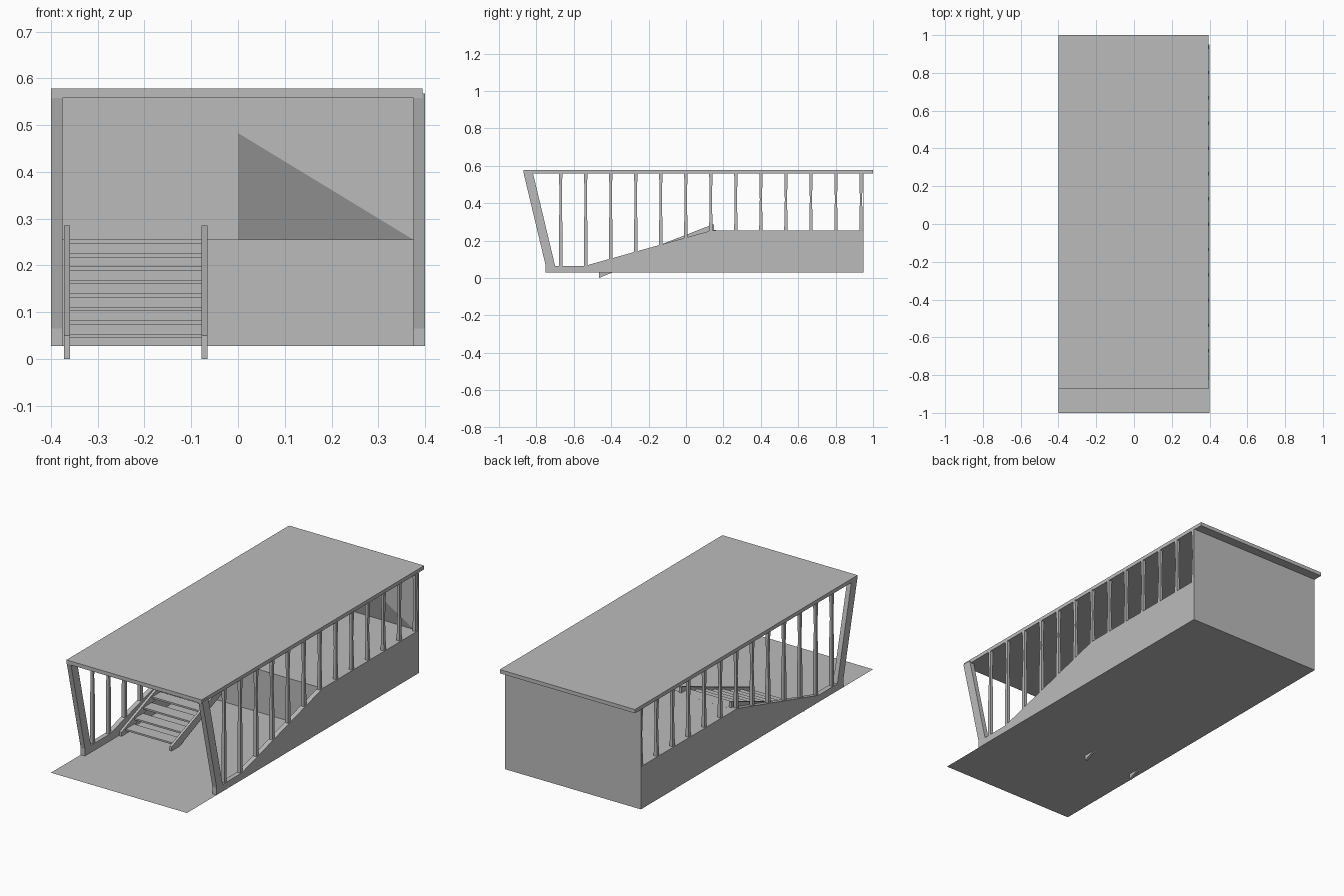
import bpy

if "Cube" in bpy.data.objects:
    bpy.data.objects.remove(bpy.data.objects["Cube"])

def material(name, v):
    m = bpy.data.materials.new(name)
    m.diffuse_color = (v, v, v, 1)
    m.use_nodes = True
    m.node_tree.nodes["Principled BSDF"].inputs["Base Color"].default_value = m.diffuse_color
    return m

GREY = material("plain grey", 0.5)
DARK = material("dark grey", 0.266)

def make(name, verts, faces, mat=GREY):
    me = bpy.data.meshes.new(name)
    me.from_pydata(verts, [], faces)
    me.materials.append(mat)
    ob = bpy.data.objects.new(name, me)
    bpy.context.collection.objects.link(ob)
    return ob

def box(name, x0, x1, y0, y1, z0, z1):
    v = [(x, y, z) for x in (x0, x1) for y in (y0, y1) for z in (z0, z1)]
    f = [(0, 1, 3, 2), (4, 6, 7, 5), (0, 4, 5, 1), (2, 3, 7, 6), (0, 2, 6, 4), (1, 5, 7, 3)]
    return make(name, v, f)

def side_profile(name, pts, x0, x1):
    """Extrude a clockwise (y, z) outline from x0 to x1."""
    n = len(pts)
    v = [(x0, y, z) for y, z in pts] + [(x1, y, z) for y, z in pts]
    f = [tuple(range(n)), tuple(range(2 * n - 1, n - 1, -1))]
    f += [(i, i + n, (i + 1) % n + n, (i + 1) % n) for i in range(n)]
    return make(name, v, f)

def wall_top(y):
    # height of the low side wall at a given depth
    return 0.065 + 0.19 * min(1, max(0, (y + 0.54) / 0.68))

FLOOR, CEIL, TOP = 0.028, 0.558, 0.578

# Ground floor sheet, roof slab and back wall
make("ground_floor", [(-.4, -1, FLOOR), (.4, -1, FLOOR), (.4, .95, FLOOR), (-.4, .95, FLOOR)], [(0, 1, 2, 3)])
box("roof", -0.4, 0.395, -0.87, 1.0, CEIL, TOP)
box("back_wall", -0.4, 0.4, 0.946, 0.95, FLOOR, CEIL)

# Raised rear platform
box("rear_platform", -0.376, 0.376, 0.14, 0.946, FLOOR, 0.255)

# Dark triangular panel on the inside of the back wall
make("triangle_panel", [(0, .943, .255), (.375, .943, .255), (0, .943, .483)], [(0, 1, 2)], DARK)

# Side walls with leaning front posts, and tapered balusters
wall = [(-0.75, FLOOR), (-0.75, 0.065), (-0.87, CEIL + 0.01), (-0.82, CEIL + 0.01),
        (-0.70, 0.065), (-0.54, 0.065), (0.14, 0.255), (0.95, 0.255), (0.95, FLOOR)]
for side, s in (("left", -1), ("right", 1)):
    a, b = sorted((s * 0.375, s * 0.4))
    # quad pieces keep the concave outline clean
    side_profile(side + "_front_post", [wall[0], wall[1], wall[2], wall[3], wall[4], (-0.70, FLOOR)], a, b)
    side_profile(side + "_wall", [(-0.70, FLOOR)] + wall[4:], a, b)
    for i in range(13):
        y = min(-0.67 + i * 0.1338, 0.941)
        zs = [wall_top(y) - 0.01, 0.27, 0.42, CEIL + 0.005]
        ws = [0.009, 0.009, 0.006, 0.009]
        v, f = [], []
        for z, w in zip(zs, ws):
            x = s * 0.387
            v += [(x - w, y - w, z), (x + w, y - w, z), (x + w, y + w, z), (x - w, y + w, z)]
        for k in range(3):
            for j in range(4):
                f.append((4*k + j, 4*k + (j+1) % 4, 4*k + 4 + (j+1) % 4, 4*k + 4 + j))
        f += [(3, 2, 1, 0), (12, 13, 14, 15)]
        make(f"{side}_baluster_{i + 1}", v, f)

# Stair: two stringers and eight open treads
stringer = [(-0.465, 0), (-0.465, 0.05), (0.14, 0.285), (0.15, 0.285), (0.15, 0.25)]
side_profile("left_stringer", stringer, -0.372, -0.359)
side_profile("right_stringer", stringer, -0.078, -0.065)
for i in range(8):
    z = 0.049 + 0.0288 * i
    y = -0.465 + (z - 0.022) / 0.388
    box(f"stair_tread_{i + 1}", -0.36, -0.077, y - 0.035, y + 0.035, z - 0.0045, z + 0.0045)
